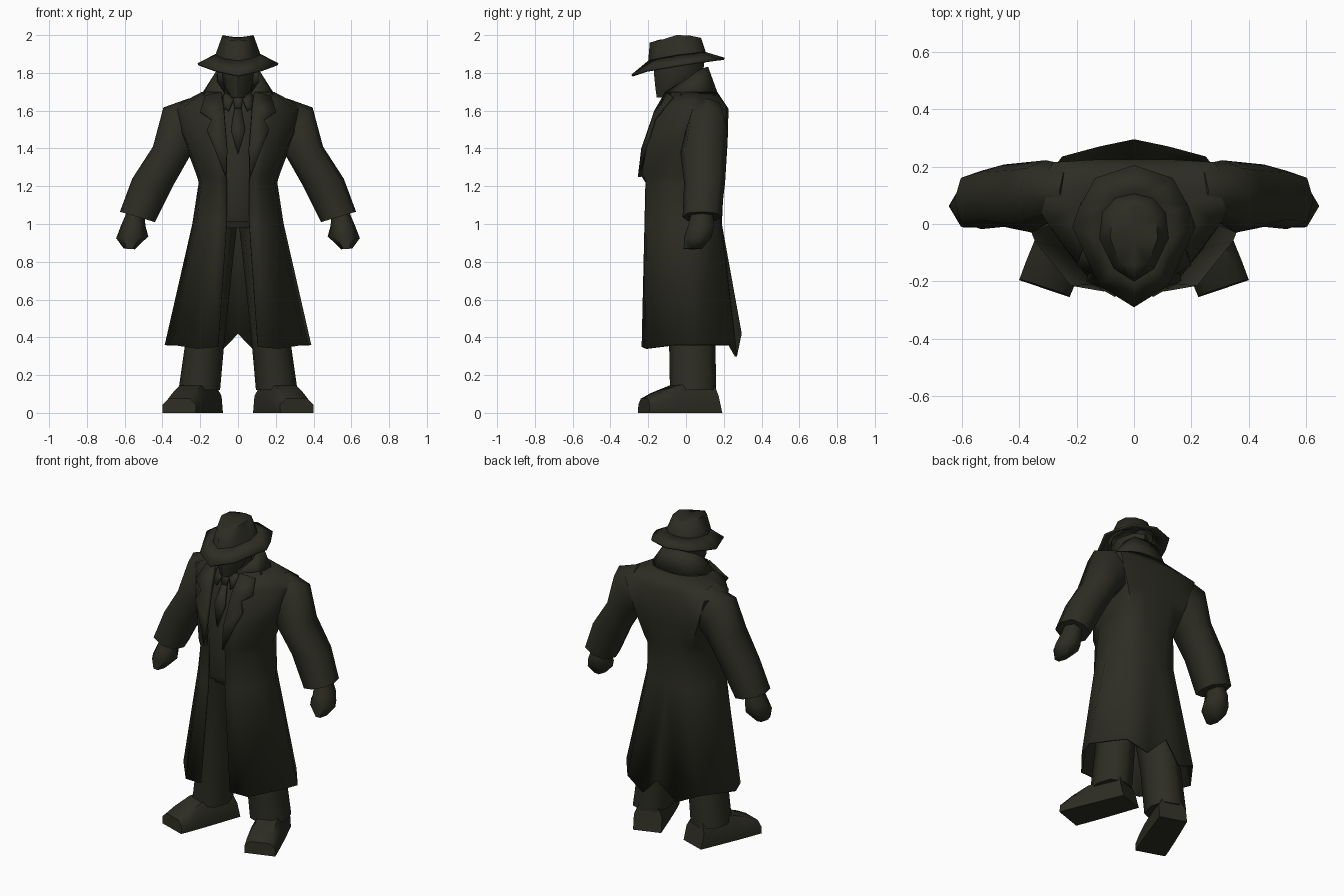
import bpy, bmesh, math
from mathutils import Vector

olive = bpy.data.materials.new("dark_olive")
olive.diffuse_color = (0.026, 0.026, 0.017, 1)


def finish(name, bm, mirror=False, thick=0.0, recalc=True, angle=50):
    if recalc:
        bmesh.ops.recalc_face_normals(bm, faces=bm.faces)
    me = bpy.data.meshes.new(name)
    bm.to_mesh(me)
    bm.free()
    me.materials.append(olive)
    me.shade_smooth()
    me.set_sharp_from_angle(angle=math.radians(angle))
    ob = bpy.data.objects.new(name, me)
    bpy.context.collection.objects.link(ob)
    if mirror:
        m = ob.modifiers.new("mirror", 'MIRROR')
        m.merge_threshold = 0.002
    if thick:
        s = ob.modifiers.new("thickness", 'SOLIDIFY')
        s.thickness = thick
        s.offset = -1
    return ob


def loft(name, rings, closed=True, caps=True, **kw):
    """Skin a list of equally long point rings."""
    bm = bmesh.new()
    vs = [[bm.verts.new(p) for p in r] for r in rings]
    n = len(rings[0])
    for a, b in zip(vs, vs[1:]):
        for i in range(n if closed else n - 1):
            j = (i + 1) % n
            bm.faces.new((a[i], a[j], b[j], b[i]))
    if closed and caps:
        bm.faces.new(vs[0])
        bm.faces.new(vs[-1])
    return finish(name, bm, recalc=closed, **kw)


def power(v, e):
    return math.copysign(abs(v) ** e, v) if abs(v) > 1e-6 else 0.0


def tube(name, spans, n=8, e=1.0, **kw):
    """Oval tube; each span is inner x, z, outer x, z, then front and back y.
    An exponent e below 1 makes the section squarer."""
    rings = []
    for xi, zi, xo, zo, y0, y1 in spans:
        mid = Vector(((xi + xo) / 2, (y0 + y1) / 2, (zi + zo) / 2))
        u = Vector(((xo - xi) / 2, 0, (zo - zi) / 2))
        v = Vector((0, (y1 - y0) / 2, 0))
        rings.append([mid + u * power(math.cos(t), e) + v * power(math.sin(t), e)
                      for t in (2 * math.pi * k / n for k in range(n))])
    return loft(name, rings, **kw)


def body(name, levels, n=8, **kw):
    """Oval tube centred on x = 0; each level is half width, z, front and back y."""
    return tube(name, [(-w, z, w, z, a, b) for w, z, a, b in levels], n, **kw)


def plate(name, pts, thick=0.009, **kw):
    bm = bmesh.new()
    f = bm.faces.new([bm.verts.new(p) for p in pts])
    f.normal_update()
    if f.normal.y > 0:
        f.normal_flip()
    bmesh.ops.triangulate(bm, faces=bm.faces[:])
    return finish(name, bm, thick=thick, recalc=False, **kw)


# Long open coat: half sections from the front edge round to the back seam
hem = [(.105, -.235, .35), (.22, -.215, .34), (.345, -.06, .36), (.388, .05, .36),
       (.25, .235, .36), (.12, .27, .30), (0, .295, .42)]
sections = [
    (1.00, [(.06, -.22), (.13, -.21), (.22, -.09), (.242, .04), (.16, .165), (.08, .185), (0, .19)]),
    (1.22, [(.06, -.215), (.12, -.21), (.195, -.09), (.208, .05), (.15, .175), (.08, .2), (0, .2)]),
    (1.26, [(.063, -.24), (.12, -.225), (.205, -.08), (.22, .06), (.165, .185), (.085, .205), (0, .205)]),
    (1.42, [(.065, -.225), (.15, -.20), (.265, -.05), (.28, .08), (.22, .205), (.1, .22), (0, .22)]),
    (1.61, [(.075, -.15), (.18, -.13), (.30, .0), (.36, .1), (.28, .215), (.12, .225), (0, .225)]),
    (1.70, [(.085, -.095), (.14, -.07), (.185, .0), (.19, .07), (.14, .135), (.07, .16), (0, .165)]),
]
loft("coat", [hem] + [[(x, y, z) for x, y in pts] for z, pts in sections],
     closed=False, mirror=True, thick=0.012)

# Standing collar, rising towards the back
loft("collar", [
    [(.10, -.12, 1.66), (.185, -.025, 1.685), (.185, .07, 1.70), (.11, .145, 1.70), (0, .165, 1.70)],
    [(.075, -.11, 1.70), (.115, -.01, 1.76), (.115, .06, 1.81), (.085, .105, 1.83), (0, .118, 1.83)],
], closed=False, mirror=True, thick=0.012)

# Notched lapels
plate("lapel", [(.065, -.255, 1.25), (.165, -.198, 1.50), (.14, -.178, 1.555),
                (.20, -.145, 1.60), (.175, -.08, 1.68), (.09, -.11, 1.70),
                (.075, -.168, 1.60), (.06, -.237, 1.40)], thick=0.02, mirror=True)

# Sleeves and hands
tube("sleeve", [(.14, 1.47, .26, 1.665, .03, .20), (.22, 1.38, .395, 1.617, .0, .222),
                (.26, 1.35, .45, 1.41, -.03, .217), (.345, 1.20, .56, 1.24, -.01, .207),
                (.44, 1.01, .625, 1.065, -.018, .185)], e=.8, mirror=True, angle=75)
tube("hand", [(.495, 1.05, .59, 1.06, .02, .15), (.49, .99, .62, .99, .0, .16),
              (.475, .935, .645, .925, -.02, .145), (.545, .866, .605, .87, -.02, .09)],
     n=6, mirror=True, angle=65)

# Shirted torso, trousers and shoes
body("shirt", [(.16, 1.01, -.19, .14), (.16, 1.05, -.205, .15), (.16, 1.22, -.20, .15),
               (.19, 1.42, -.195, .17), (.20, 1.6, -.13, .18), (.11, 1.70, -.085, .13)], n=12)
body("trouser_waist", [(.16, .98, -.16, .14), (.17, 1.03, -.18, .15)], n=12)
tube("trouser_leg", [(.004, 1.0, .19, 1.0, -.17, .14), (.025, .82, .21, .82, -.14, .14),
                     (.07, .40, .275, .40, -.09, .155), (.095, .12, .315, .12, -.085, .16)],
     e=.85, mirror=True, angle=65)

heel, toe, across = Vector((.16, .165, 0)), Vector((.312, -.225, 0)), Vector((.946, .32, 0))
forward = (toe - heel).normalized()
shoe = []
for t, w, h, lean in ((0, .085, .15, .035), (.35, .09, .155, 0), (.6, .093, .145, 0),
                      (.85, .094, .105, 0), (1, .093, .075, -.005)):
    c = heel.lerp(toe, t)
    shoe.append([c + across * w * s + Vector((0, 0, h * k)) + forward * lean * k
                 for s, k in ((-1, 0), (1, 0), (1, .6), (.65, 1), (-.65, 1), (-1, .6))])
loft("shoe", shoe, mirror=True)

# Tie with knot, and shirt collar points
plate("tie", [(-.016, -.135, 1.625), (.016, -.135, 1.625), (.038, -.188, 1.50), (0, -.212, 1.37),
              (-.038, -.188, 1.50)])
plate("tie_knot", [(-.028, -.115, 1.68), (.028, -.115, 1.68), (.017, -.145, 1.615), (-.017, -.145, 1.615)])
plate("shirt_collar", [(.02, -.12, 1.67), (.075, -.095, 1.70), (.08, -.135, 1.62), (.05, -.15, 1.60)],
      mirror=True)

# Head and neck
body("neck", [(.075, 1.64, -.08, .1), (.07, 1.78, -.06, .09)])
body("head", [(.04, 1.67, -.155, -.05), (.072, 1.72, -.162, .04), (.085, 1.80, -.17, .09),
              (.085, 1.88, -.17, .1)])

# Hat: half outlines from front to back, mirrored
base = [(0, -.2, 1.865), (.07, -.155, 1.875), (.12, -.05, 1.895), (.11, .04, 1.905),
        (.065, .09, 1.91), (0, .105, 1.91)]
brim = [(0, -.29, 1.79), (.12, -.215, 1.815), (.215, -.01, 1.85), (.19, .06, 1.86),
        (.135, .16, 1.875), (0, .205, 1.88)]
loft("hat_brim", [brim, base], closed=False, mirror=True, thick=0.012)
top = [(0, -.192, 1.96), (.05, -.14, 1.972), (.082, -.05, 2.0), (.078, .02, 1.998),
       (.045, .07, 1.987), (0, .08, 1.985)]
dent = [(0, y, 1.975 + .07 * (y + .15)) for y in (-.14, -.11, -.05, .0, .03, .06)]
loft("hat_crown", [base, top, dent], closed=False, mirror=True, angle=75)
